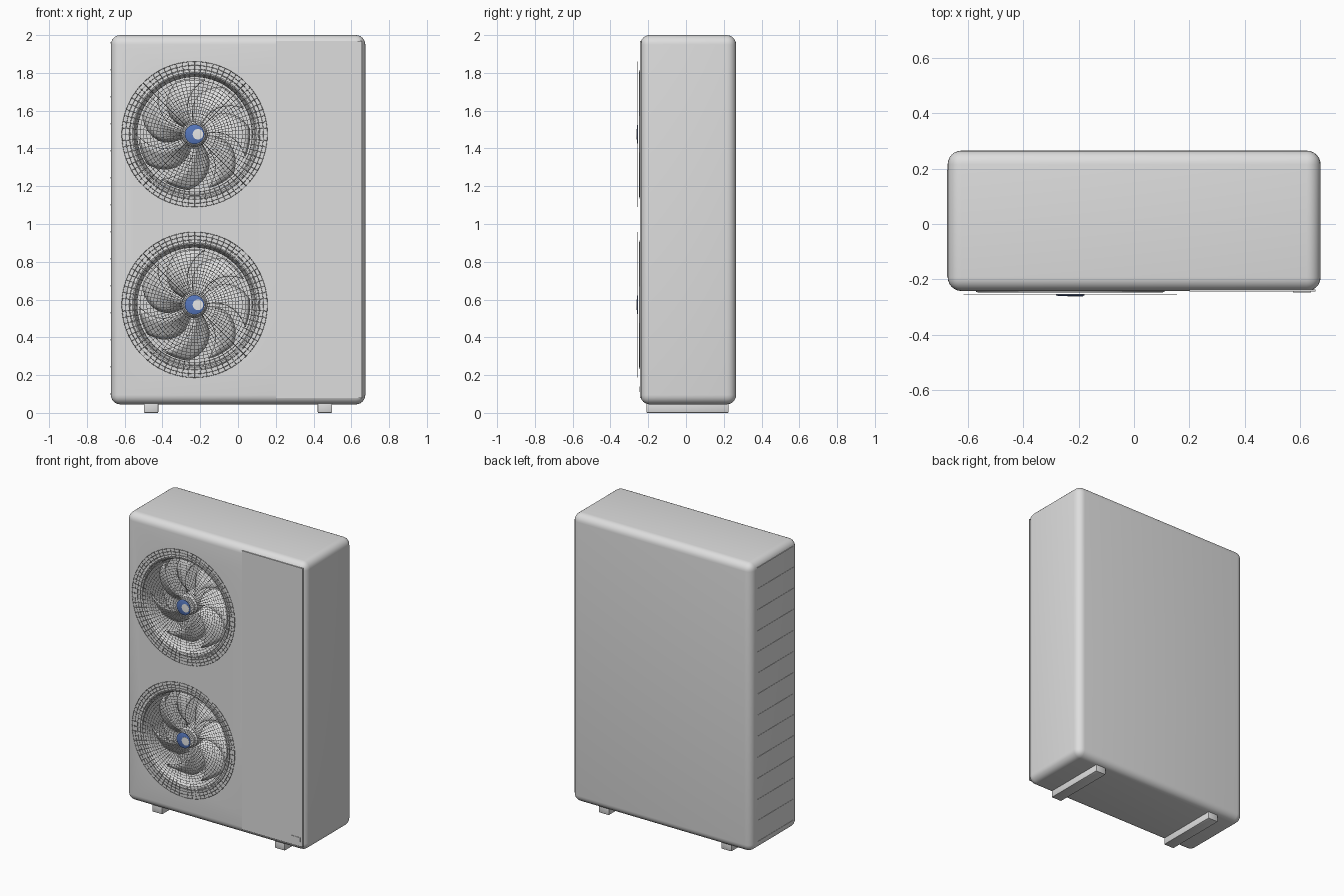
import bpy, bmesh, math
from mathutils import Matrix, Vector

if "Cube" in bpy.data.objects:
    bpy.data.objects.remove(bpy.data.objects["Cube"], do_unlink=True)


def material(name, colour):
    m = bpy.data.materials.new(name)
    m.use_nodes = True
    m.diffuse_color = (*colour, 1)
    bsdf = m.node_tree.nodes["Principled BSDF"]
    bsdf.inputs["Base Color"].default_value = (*colour, 1)
    bsdf.inputs["Roughness"].default_value = 0.6
    return m


CASING = material("casing grey", (0.73, 0.73, 0.73))
BLUE = material("badge blue", (0.09, 0.18, 0.5))
PALE = material("badge pale", (0.8, 0.8, 0.8))


def finish(name, bm, mat, smooth=True):
    mesh = bpy.data.meshes.new(name)
    bmesh.ops.recalc_face_normals(bm, faces=bm.faces)
    bm.to_mesh(mesh)
    bm.free()
    mesh.materials.append(mat)
    ob = bpy.data.objects.new(name, mesh)
    bpy.context.collection.objects.link(ob)
    if smooth:
        smooth_shade(ob)
    return ob


def activate(ob):
    bpy.ops.object.select_all(action='DESELECT')
    ob.select_set(True)
    bpy.context.view_layer.objects.active = ob


def smooth_shade(ob):
    activate(ob)
    bpy.ops.object.shade_smooth_by_angle(angle=math.radians(35))


def box(name, lo, hi, mat, bevel=0, segments=2):
    lo, hi = Vector(lo), Vector(hi)
    bm = bmesh.new()
    bmesh.ops.create_cube(bm, size=1, matrix=Matrix.Translation((lo + hi) / 2)
                          @ Matrix.Diagonal((*(hi - lo), 1)))
    if bevel:
        bmesh.ops.bevel(bm, geom=bm.edges[:], offset=bevel, segments=segments,
                        profile=0.5, affect='EDGES')
    return finish(name, bm, mat, bevel > 0)


def revolve(name, profile, centre, mat, steps=64):
    """Turn (radius, y) points around the y axis through centre."""
    bm = bmesh.new()
    verts = [bm.verts.new((r, y, 0)) for r, y in profile]
    edges = [bm.edges.new(pair) for pair in zip(verts, verts[1:])]
    bmesh.ops.spin(bm, geom=verts + edges, cent=(0, 0, 0), axis=(0, 1, 0),
                   angle=2 * math.pi, steps=steps)
    bmesh.ops.remove_doubles(bm, verts=bm.verts, dist=0.0001)
    bmesh.ops.translate(bm, verts=bm.verts, vec=centre)
    return finish(name, bm, mat)


def polar(r, a, y):
    return Vector((r * math.cos(a), y, r * math.sin(a)))


def fan_blades(name, centre, count=7, rows=10, cols=4):
    """Swept, pitched blades whose tips trail clockwise."""
    bm = bmesh.new()
    for k in range(count):
        grid = []
        for i in range(rows + 1):
            t = i / rows
            r = 0.05 + 0.245 * t
            mid = 2 * math.pi * k / count + 0.5 - 0.65 * t * t
            half = 0.32 + 0.03 * math.sin(math.pi * t) - 0.06 * t ** 4
            grid.append([bm.verts.new(polar(r, mid + half * s,
                                            -0.15 + 0.04 * s * (1 - 0.3 * t)) + Vector(centre))
                         for s in (2 * j / cols - 1 for j in range(cols + 1))])
        for a, b in zip(grid, grid[1:]):
            for j in range(cols):
                bm.faces.new((a[j], a[j + 1], b[j + 1], b[j]))
    ob = finish(name, bm, CASING)
    activate(ob)
    mod = ob.modifiers.new("thickness", 'SOLIDIFY')
    mod.thickness = 0.006
    bpy.ops.object.modifier_apply(modifier=mod.name)


def grille(name, centre, y=-0.256):
    """Concentric wires crossed by radial wires, as a single bevelled curve."""
    cu = bpy.data.curves.new(name, 'CURVE')
    cu.dimensions = '3D'
    cu.bevel_depth = 0.0013
    cu.bevel_resolution = 0

    def wire(points, closed):
        sp = cu.splines.new('POLY')
        sp.points.add(len(points) - 1)
        for p, co in zip(sp.points, points):
            p.co = (*co, 1)
        sp.use_cyclic_u = closed

    radii = [0.06 + 0.0175 * i for i in range(16)] + [0.345, 0.365, 0.385]
    for r in radii:
        wire([polar(r, math.tau * i / 72, y) for i in range(72)], True)
    for i in range(72):
        a = math.tau * i / 72
        wire([polar(r, a, y) for r in (0.06 if i % 2 else 0.11, 0.385)], False)
    ob = bpy.data.objects.new(name, cu)
    bpy.context.collection.objects.link(ob)
    ob.location = centre
    cu.materials.append(CASING)
    activate(ob)
    bpy.ops.object.convert(target='MESH')


# Casing with rounded edges
casing = box("casing", (-0.673, -0.242, 0.045), (0.674, 0.265, 2), CASING, 0.05, 6)

# Fans: opening, throat, blades, hub, grille and badge
for level, z in (("lower", 0.572), ("upper", 1.475)):
    c = (-0.23, 0, z)
    cutter = revolve("cutter", [(0, -0.4), (0.325, -0.4), (0.325, -0.04), (0, -0.04)], c, CASING)
    cutter.hide_render = True
    activate(casing)
    mod = casing.modifiers.new("opening", 'BOOLEAN')
    mod.operation = 'DIFFERENCE'
    mod.solver = 'EXACT'
    mod.object = cutter
    bpy.ops.object.modifier_apply(modifier=mod.name)
    bpy.data.objects.remove(cutter, do_unlink=True)

    revolve(level + "_fan_throat", [(0.342, -0.238), (0.34, -0.245), (0.33, -0.248), (0.318, -0.244),
                                    (0.308, -0.225), (0.303, -0.19), (0.303, -0.045)], c, CASING)
    revolve(level + "_fan_hub", [(0, -0.215), (0.055, -0.215), (0.068, -0.2),
                                 (0.07, -0.04)], c, CASING, 32)
    fan_blades(level + "_fan_blades", c)
    grille(level + "_fan_grille", c)
    revolve(level + "_badge", [(0, -0.261), (0.045, -0.26), (0.052, -0.257),
                               (0.052, -0.253), (0, -0.253)], c, BLUE, 32)
    revolve(level + "_badge_dot", [(0, -0.2625), (0.028, -0.2615), (0.028, -0.258), (0, -0.258)],
            (c[0] + 0.018, 0, z), PALE, 24)
smooth_shade(casing)

# Service panel and its small handle plate
box("service_panel", (0.2, -0.244, 0.08), (0.656, -0.236, 1.97), CASING)
box("handle_plate", (0.575, -0.247, 0.11), (0.64, -0.242, 0.14), CASING)

# Side air slots
for i in range(14):
    z = 0.1 + 0.143 * i
    box(f"side_slot_{i + 1}", (-0.675, -0.19, z - 0.004), (-0.668, 0.195, z + 0.004), CASING)

# Feet
for side, x in (("right", -0.46), ("left", 0.46)):
    box(side + "_foot", (x - 0.038, -0.21, 0), (x + 0.038, 0.225, 0.06), CASING, 0.004)
